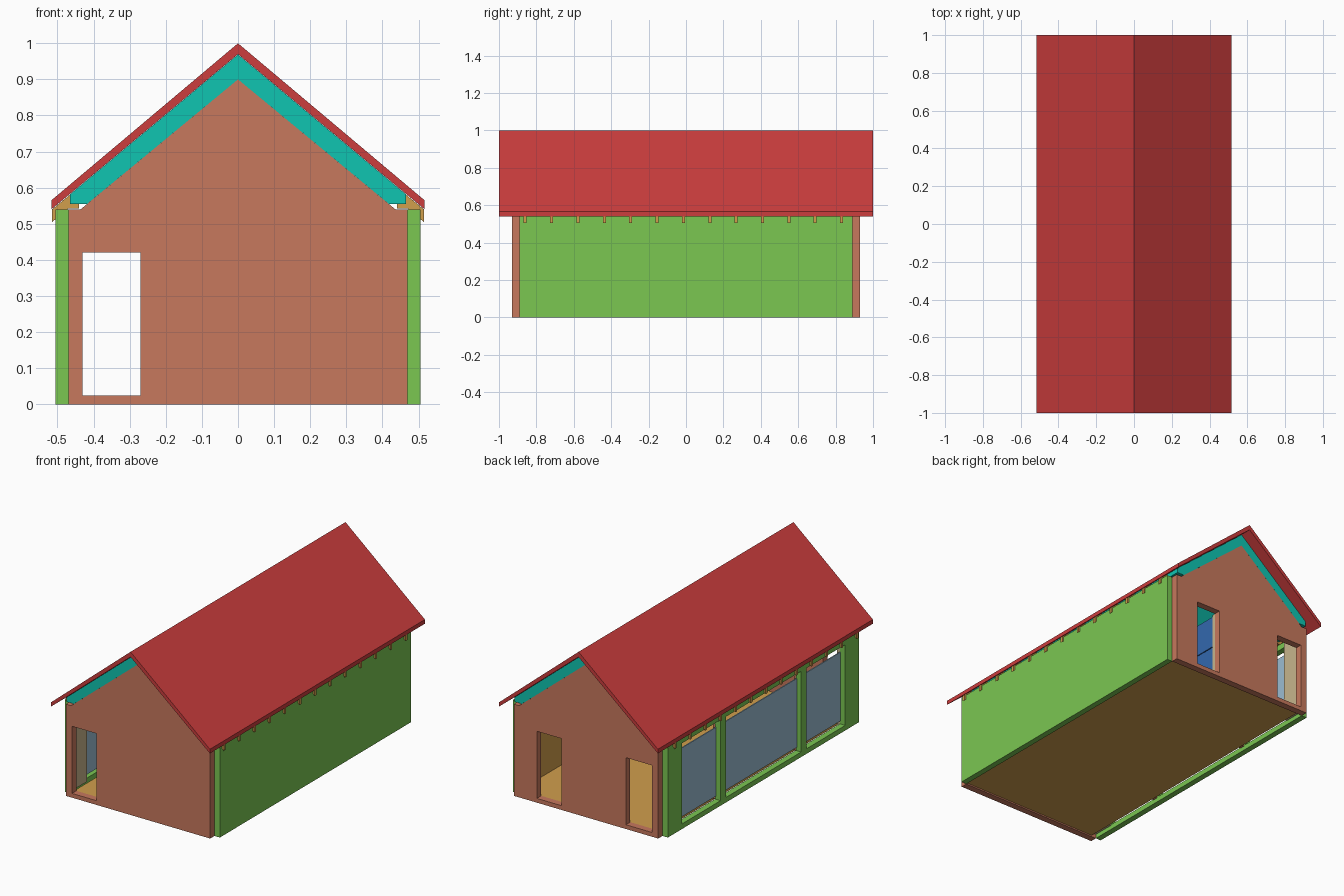
import bpy, bmesh

cube = bpy.data.objects.get("Cube")
if cube:
    bpy.data.objects.remove(cube, do_unlink=True)


def material(name, *srgb):
    lin = [c / 12.92 if c < 0.04 else ((c + 0.055) / 1.055) ** 2.4 for c in srgb]
    m = bpy.data.materials.new(name)
    m.use_nodes = True
    m.diffuse_color = (*lin, 1)
    bsdf = m.node_tree.nodes["Principled BSDF"]
    bsdf.inputs["Base Color"].default_value = (*lin, 1)
    bsdf.inputs["Roughness"].default_value = 0.8
    return m


RED = material("roof red", 0.80, 0.24, 0.24)
GREEN = material("wall green", 0.48, 0.78, 0.32)
CLAY = material("clay", 0.78, 0.47, 0.365)
TEAL = material("insulation teal", 0.06, 0.77, 0.695)
GOLD = material("wood gold", 0.82, 0.62, 0.30)
BEIGE = material("lining beige", 0.78, 0.71, 0.55)
GLASS = material("glass blue grey", 0.61, 0.74, 0.82)
BLUE = material("door blue", 0.20, 0.41, 0.68)


def prism(name, profile, y0, y1, mat):
    """Extrude an (x, z) profile along y."""
    bm = bmesh.new()
    face = bm.faces.new([bm.verts.new((x, y0, z)) for x, z in profile])
    ext = bmesh.ops.extrude_face_region(bm, geom=[face])["geom"]
    bmesh.ops.translate(bm, vec=(0, y1 - y0, 0),
                        verts=[v for v in ext if isinstance(v, bmesh.types.BMVert)])
    bmesh.ops.recalc_face_normals(bm, faces=bm.faces)
    mesh = bpy.data.meshes.new(name)
    bm.to_mesh(mesh)
    bm.free()
    mesh.materials.append(mat)
    obj = bpy.data.objects.new(name, mesh)
    bpy.context.collection.objects.link(obj)
    return obj


def box(name, x0, x1, y0, y1, z0, z1, mat):
    return prism(name, [(x0, z0), (x1, z0), (x1, z1), (x0, z1)], y0, y1, mat)


def cut_opening(wall, x0, x1, y0, y1):
    """Cut a door opening through a gable wall."""
    cutter = box("opening_cutter", x0, x1, y0 - 0.05, y1 + 0.05, SILL, 0.42, CLAY)
    mod = wall.modifiers.new("opening", "BOOLEAN")
    mod.operation = "DIFFERENCE"
    mod.solver = "EXACT"
    mod.object = cutter
    bpy.context.view_layer.objects.active = wall
    bpy.ops.object.modifier_apply(modifier=mod.name)
    bpy.data.objects.remove(cutter, do_unlink=True)


SILL = 0.025
INNER, OUTER = 0.47, 0.505     # side wall faces
END, GABLE = 0.89, 0.93        # gable wall faces
EAVE = 0.54

# Gable walls with their door openings
gable = [(-INNER, 0), (INNER, 0), (INNER, EAVE), (0.436, EAVE),
         (0, 0.90), (-0.436, EAVE), (-INNER, EAVE)]
front_wall = prism("front_gable_wall", gable, -GABLE, -END, CLAY)
cut_opening(front_wall, -0.43, -0.27, -GABLE, -END)
back_wall = prism("back_gable_wall", gable, END, GABLE, CLAY)
cut_opening(back_wall, -0.43, -0.26, END, GABLE)
cut_opening(back_wall, 0.16, 0.32, END, GABLE)

# Roof covering and insulation
prism("roof", [(-0.517, EAVE), (-0.517, 0.565), (0, 1), (0.517, 0.565),
               (0.517, EAVE), (0, 0.97)], -1, 1, RED)
prism("roof_insulation", [(-0.465, 0.555), (-0.465, 0.582), (0, 0.969), (0.465, 0.582),
                          (0.465, 0.555), (0.418, 0.555), (0, 0.90),
                          (-0.418, 0.555)], -GABLE, GABLE, TEAL)

# Rafter tails under both eaves
tail = [(0.515, EAVE), (0.515, 0.505), (INNER, 0.542), (0.44, 0.542), (0.44, 0.56), (0.466, 0.58)]
for i in range(13):
    y = -0.86 + i * 0.141
    for side, sign in (("left", 1), ("right", -1)):
        prism(f"{side}_rafter_tail_{i + 1}", [(sign * x, z) for x, z in tail],
              y - 0.008, y + 0.008, GOLD)

# Floor and solid left wall
box("floor", -0.44, INNER, -END, END, 0.008, SILL, GOLD)
box("left_wall", INNER, OUTER, -END, END, 0, EAVE, GREEN)
box("left_wall_lining", 0.455, INNER, -END, END, SILL, EAVE, GOLD)

# Glazed right wall: sill, top beam, end sections, posts
box("right_sill", -OUTER, -INNER, -END, END, 0, 0.03, GREEN)
box("right_top_beam", -OUTER, -INNER, -END, END, 0.505, EAVE, GREEN)
for end, sign in (("front", -1), ("back", 1)):
    a, b = sorted((sign * 0.76, sign * END))
    box(f"{end}_right_wall_section", -OUTER, -INNER, a, b, 0.03, 0.505, GREEN)
    box(f"{end}_right_wall_lining", -INNER, -0.45, a, b, SILL, EAVE, BEIGE)
    c = sign * 0.375
    box(f"{end}_right_post", -OUTER, -INNER, c - 0.025, c + 0.025, 0.03, 0.505, GREEN)
    box(f"{end}_inner_post", -INNER, -0.45, c - 0.015, c + 0.015, SILL, EAVE, CLAY)

# Window panes
for name, a, b in (("front", -0.755, -0.40), ("middle", -0.35, 0.35), ("back", 0.40, 0.755)):
    box(f"{name}_window_pane", -0.477, -0.471, a, b, 0.05, 0.455, GLASS)

# Open door leaf with a beige frame edge and two panels
box("door_frame", 0.14, 0.16, 0.87, END, SILL, 0.42, BEIGE)
for name, z0, z1 in (("lower", 0.03, 0.215), ("upper", 0.22, 0.41)):
    box(f"door_{name}_panel", 0.14, 0.158, 0.73, 0.87, z0, z1, BLUE)
